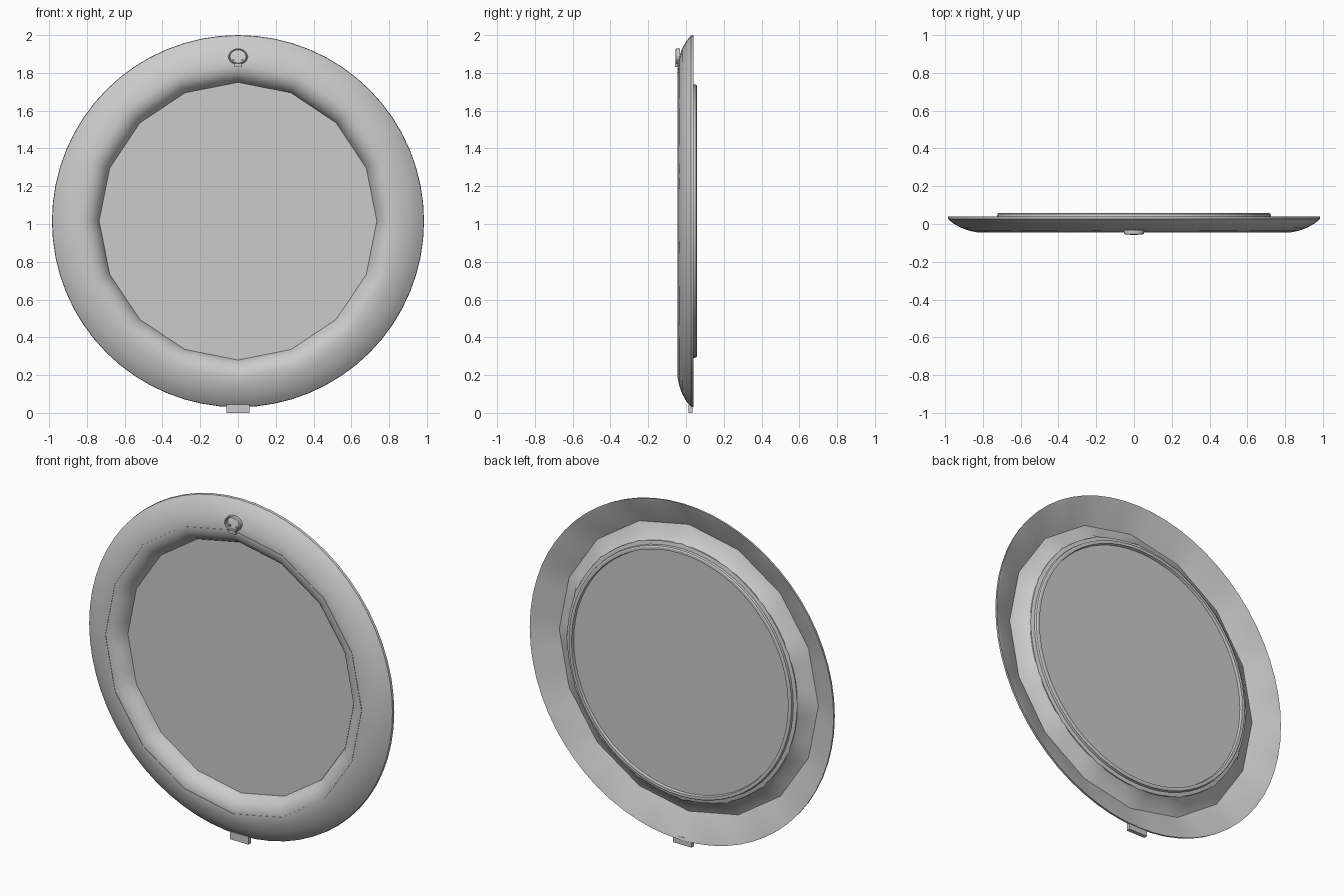
import bpy, bmesh, math

if "Cube" in bpy.data.objects:
    bpy.data.objects.remove(bpy.data.objects["Cube"])

CZ = 1.015          # height of the frame centre
SEG = 64            # points around each ring
SIDES = 16          # sides of the faceted rings

grey = bpy.data.materials.new("light grey")
grey.diffuse_color = (0.6, 0.6, 0.6, 1)
grey.use_nodes = True
grey.node_tree.nodes["Principled BSDF"].inputs["Base Color"].default_value = grey.diffuse_color


def finish(name, bm, angle=30):
    bmesh.ops.recalc_face_normals(bm, faces=bm.faces)
    me = bpy.data.meshes.new(name)
    bm.to_mesh(me)
    bm.free()
    me.materials.append(grey)
    ob = bpy.data.objects.new(name, me)
    bpy.context.collection.objects.link(ob)
    bpy.ops.object.select_all(action='DESELECT')
    bpy.context.view_layer.objects.active = ob
    ob.select_set(True)
    bpy.ops.object.shade_smooth_by_angle(angle=math.radians(angle))
    return ob


def lathe(name, profile, centre=(0, 0, CZ), seg=SEG, closed=True, angle=30, squash=1):
    """Spin (radius, y, faceted 0..1) points about the y axis."""
    bm = bmesh.new()
    rings = []
    step = 2 * math.pi / SIDES
    for r, y, facet in profile:
        ring = []
        for i in range(seg):
            a = 2 * math.pi * i / seg
            chord = math.cos(step / 2) / math.cos(a % step - step / 2)
            rr = r * (1 + facet * (chord - 1))
            ring.append(bm.verts.new((centre[0] + rr * math.sin(a), centre[1] + y,
                                      centre[2] + rr * math.cos(a) * squash)))
        rings.append(ring)
    pairs = list(zip(rings, rings[1:]))
    if closed:
        pairs.append((rings[-1], rings[0]))
    for a, b in pairs:
        for i in range(seg):
            j = (i + 1) % seg
            bm.faces.new((a[i], a[j], b[j], b[i]))
    if not closed:
        bm.faces.new(rings[0])
        bm.faces.new(rings[-1])
    return finish(name, bm, angle)


def box(name, lo, hi):
    bm = bmesh.new()
    bmesh.ops.create_cube(bm, size=1)
    for v in bm.verts:
        v.co = [(l + h) / 2 + c * (h - l) for l, h, c in zip(lo, hi, v.co)]
    return finish(name, bm)


# Round frame: smooth front, hollow faceted back
lathe("frame", [
    (0.985, 0.040, 0), (0.983, 0.026, 0), (0.955, 0.003, 0), (0.915, -0.020, 0),
    (0.870, -0.036, 0.3), (0.830, -0.044, 1), (0.790, -0.036, 1),
    (0.758, -0.012, 1), (0.740, 0.015, 1), (0.733, 0.036, 1),
    (0.750, 0.036, 1), (0.775, 0.004, 1), (0.840, -0.026, 1), (0.984, 0.037, 1)])

# Raised seam line around the front crest
lathe("crest_seam", [(0.833, -0.042, 1), (0.833, -0.046, 1),
                     (0.828, -0.046, 1), (0.828, -0.042, 1)])

# Centre panel with a thin flange, and the rim on its back
lathe("centre_panel", [(0.745, 0.030, 0), (0.745, 0.036, 0),
                       (0.715, 0.042, 0)], closed=False, angle=10)
lathe("back_rim", [(0.725, 0.034, 0), (0.722, 0.054, 0), (0.716, 0.058, 0),
                   (0.702, 0.058, 0), (0.698, 0.040, 0)])

# Small hanging ring at the top with its stem and studs
lathe("hanger_ring", [(0.052, -0.022, 0), (0.052, -0.042, 0), (0.046, -0.046, 0),
                      (0.042, -0.042, 0), (0.042, -0.022, 0)],
      centre=(0, -0.010, 1.887), seg=24, squash=0.82)
box("hanger_stem", (-0.022, -0.058, 1.832), (0.022, -0.030, 1.85))
for side in (-1, 1):
    box("hanger_stud", (side * 0.024 - 0.005, -0.05, 1.866),
        (side * 0.024 + 0.005, -0.028, 1.874))

# Tab under the frame
box("bottom_tab", (-0.06, 0.012, 0), (0.06, 0.034, 0.045))
